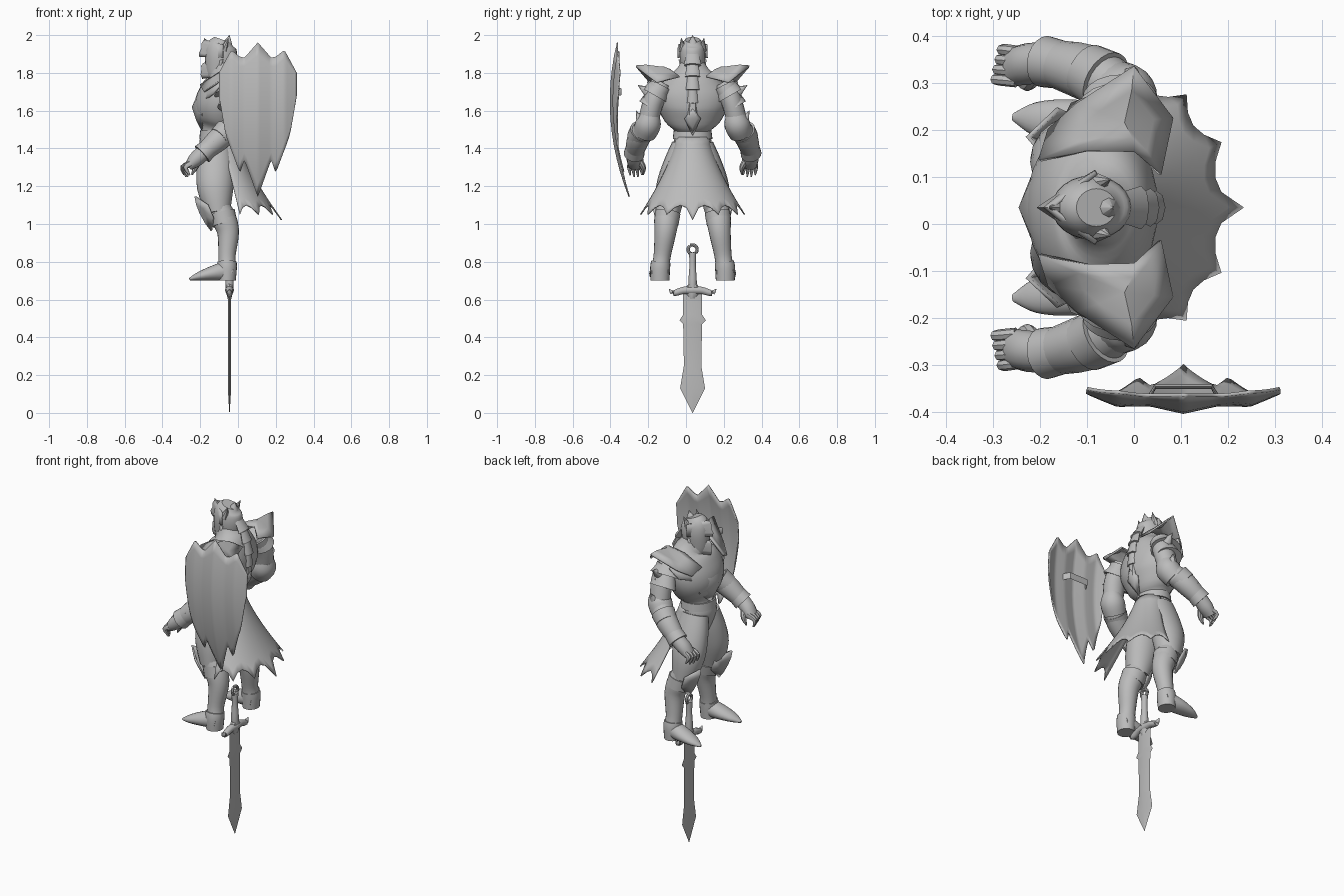
import bpy, bmesh, math
from mathutils import Vector

if "Cube" in bpy.data.objects:
    bpy.data.objects.remove(bpy.data.objects["Cube"])
MID = .035          # the figure's plane of symmetry in y
grey = bpy.data.materials.new("plain_grey")
grey.use_nodes = True
grey.diffuse_color = (.5, .5, .5, 1)
grey.node_tree.nodes["Principled BSDF"].inputs["Base Color"].default_value = (.5, .5, .5, 1)

def finish(name, bm, side=0, thick=0, angle=42):
    """Turn a bmesh into a shaded object, mirrored across the figure when side is -1."""
    for v in bm.verts:
        v.co.y = v.co.y * (side or 1) + MID
    bmesh.ops.recalc_face_normals(bm, faces=bm.faces)
    if side:
        name += "_front" if side < 0 else "_back"
    mesh = bpy.data.meshes.new(name)
    bm.to_mesh(mesh)
    bm.free()
    mesh.materials.append(grey)
    mesh.shade_smooth()
    mesh.set_sharp_from_angle(angle=math.radians(angle))
    obj = bpy.data.objects.new(name, mesh)
    bpy.context.collection.objects.link(obj)
    if thick:
        mod = obj.modifiers.new("thickness", "SOLIDIFY")
        mod.thickness, mod.offset = thick, 0

def smooth_path(rows, steps):
    """Catmull-Rom interpolation through rows of (x, y, z, depth, width)."""
    out, last = [], len(rows) - 1
    for i in range(last):
        p, q, r, s = (Vector(rows[min(max(k, 0), last)]) for k in range(i - 1, i + 3))
        for t in (j / steps for j in range(steps)):
            out.append(q + (r - p) * t / 2 + (p - q * 2.5 + r * 2 - s / 2) * t * t
                       + (q * 3 - p - r * 3 + s) * t ** 3 / 2)
    return out + [Vector(rows[-1])]

def limb(name, rows, side=0, sides=20, steps=4):
    """Loft elliptical rings along a path."""
    rows = smooth_path(rows, steps)
    centres = [Vector(r[:3]) for r in rows]
    bm, rings = bmesh.new(), []
    turns = [math.tau * k / sides for k in range(sides)]
    for i, row in enumerate(rows):
        d = (centres[min(i + 1, len(rows) - 1)] - centres[max(i - 1, 0)]).normalized()
        ref = Vector((0, 0, 1)) if abs(d.y) > .9 else Vector((0, 1, 0))
        u = (ref - d * ref.dot(d)).normalized()
        v = d.cross(u)
        rings.append([bm.verts.new(centres[i] + v * max(row[3], .001) * math.cos(a)
                                   + u * max(row[4], .001) * math.sin(a)) for a in turns])
    for low, high in zip(rings, rings[1:]):
        for k in range(sides):
            bm.faces.new((low[k - 1], low[k], high[k], high[k - 1]))
    bm.faces.new(rings[0])
    bm.faces.new(rings[-1])
    finish(name, bm, side)

def spike(name, base, tip, r, side=0):
    limb(name, [(*base, r, r), (*tip, 0, 0)], side, sides=8, steps=1)

def plate(name, centre, rim, side=0):
    """A domed armour plate: a centre point, a bulged middle ring and a rim."""
    bm = bmesh.new()
    c, rim = Vector(centre), [Vector(p) for p in rim]
    lift = (c - sum(rim, Vector((0, 0, 0))) / len(rim)) * .1
    hub = bm.verts.new(c)
    mid = [bm.verts.new(c.lerp(p, .55) + lift) for p in rim]
    out = [bm.verts.new(p) for p in rim]
    for i in range(len(rim)):
        bm.faces.new((hub, mid[i - 1], mid[i]))
        bm.faces.new((mid[i - 1], out[i - 1], out[i], mid[i]))
    finish(name, bm, side, .01, 50)

def sheet(name, cols, rows, point):
    """A grid surface; point(i, t) gives the place of column i at height t."""
    bm = bmesh.new()
    g = [[bm.verts.new(point(i, j / rows)) for j in range(rows + 1)] for i in range(cols + 1)]
    for a, b in zip(g, g[1:]):
        for j in range(rows):
            bm.faces.new((a[j], b[j], b[j + 1], a[j + 1]))
    finish(name, bm, 0, .007, 50)

# Torso, belt and collar
limb("torso", [(-.12, 0, 1.31, .05, .05), (-.12, 0, 1.41, .085, .1), (-.11, 0, 1.49, .082, .095),
               (-.1, 0, 1.54, .112, .145), (-.092, 0, 1.62, .138, .185), (-.075, 0, 1.7, .128, .19),
               (-.065, 0, 1.77, .1, .14), (-.075, 0, 1.82, .068, .085), (-.09, 0, 1.87, .05, .055)], sides=28)
limb("belt", [(-.11, 0, 1.45, .095, .105), (-.11, 0, 1.495, .09, .1)], sides=28)
limb("collar", [(-.07, 0, 1.78, .09, .1), (-.085, 0, 1.83, .07, .07)])
plate("breast_keel", (-.24, 0, 1.62), [(-.16, 0, 1.76), (-.18, .11, 1.69), (-.185, .11, 1.58), (-.185, 0, 1.49),
                                       (-.185, -.11, 1.58), (-.18, -.11, 1.69)])
# Helmet with visor, chin guard and crown points
limb("helmet", [(-.085, 0, 1.76, .05, .055), (-.095, 0, 1.8, .072, .058), (-.09, 0, 1.88, .085, .068),
                (-.09, 0, 1.94, .077, .062), (-.08, 0, 1.975, .045, .04)], sides=24)
for name, nose, top, cheek, jaw, tip in (
        ("visor", (-.188, 0, 1.93), (-.175, 0, 1.975), (-.08, .074, 1.95), (-.08, .076, 1.88), (-.2, 0, 1.885)),
        ("chin_guard", (-.188, 0, 1.82), (-.18, 0, 1.85), (-.08, .07, 1.87), (-.1, .055, 1.78), (-.185, 0, 1.77))):
    plate(name, nose, [top, cheek, jaw, tip] + [(x, -y, z) for x, y, z in (jaw, cheek)])
spike("crown_point", (-.15, 0, 1.93), (-.18, 0, 1.985), .025)
spike("crown_rear_point", (-.06, 0, 1.94), (-.045, 0, 2), .035)
# Jointed flat tail down the back, ending in a diamond plate
tail = [(-.02, 1.9), (.015, 1.84), (.035, 1.78), (.047, 1.71), (.045, 1.64), (.04, 1.57)]
for i, (a, b) in enumerate(zip(tail, tail[1:])):
    w = .046 - i * .005
    limb(f"tail_joint_{i}", [(a[0], 0, a[1], .012, w * .75), (b[0], 0, b[1], .02, w)], sides=8, steps=1)
plate("spine_diamond", (.055, 0, 1.56), [(.055, 0, 1.61), (.035, .042, 1.56), (-.01, 0, 1.47), (.035, -.042, 1.56)])

for s in (1, -1):
    spike("crown_side_point", (-.08, .05, 1.92), (-.05, .06, 1.985), .025, s)
    # Layered shoulder armour
    plate("pauldron", (-.02, .18, 1.83), [(-.2, .1, 1.735), (-.18, .165, 1.7), (-.12, .22, 1.74), (0, .3, 1.835),
                                         (.08, .19, 1.75), (.055, .07, 1.78), (0, .12, 1.815), (-.1, .12, 1.8)], s)
    plate("pauldron_lower", (-.15, .15, 1.72), [(-.2, .09, 1.66), (-.17, .14, 1.66), (-.13, .22, 1.69),
                                               (-.08, .24, 1.75), (-.1, .12, 1.78)], s)
    for i in (0, 1):
        y, z = .03 * i, -.06 * i
        limb(f"shoulder_lame_{i}", [(-.03, .16 + y, 1.75 + z, .05, .05),
                                    (-.03, .2 + y, 1.68 + z, .095 - y / 2, .075 - y / 2)], s, steps=2)
        spike(f"lame_point_{i}", (-.01, .22 + y / 2, 1.69 + z), (0, .29 - y, 1.735 + z), .038, s)
    # Arm with elbow cop and bracer
    limb("upper_arm", [(-.02, .17, 1.73, .06, .06), (-.01, .21, 1.64, .062, .055), (-.02, .24, 1.52, .055, .055)], s)
    limb("elbow_cop", [(0, .225, 1.58, .045, .05), (-.015, .235, 1.53, .066, .068), (-.05, .255, 1.48, .062, .062)], s)
    limb("forearm", [(-.03, .25, 1.51, .057, .055), (-.1, .287, 1.45, .062, .06), (-.19, .31, 1.37, .045, .046)], s)
    limb("bracer_cuff", [(-.06, .268, 1.49, .068, .066), (-.1, .29, 1.455, .06, .06)], s, steps=1)
    limb("wrist_cuff", [(-.14, .3, 1.415, .05, .05), (-.19, .31, 1.37, .056, .055)], s, steps=1)
    spike("elbow_point", (-.01, .265, 1.53), (0, .3, 1.6), .035, s)
    spike("bracer_point", (-.15, .32, 1.41), (-.13, .35, 1.44), .025, s)
    # Hand with curled fingers
    limb("palm", [(-.18, .31, 1.38, .042, .04), (-.225, .305, 1.34, .04, .044), (-.26, .298, 1.305, .025, .04)],
         s, sides=12)
    for k in range(4):
        y = .268 + k * .021
        limb(f"finger_{k}", [(-.25, y, 1.32, .016, .013), (-.293 + k * .005, y + .004, 1.3, .014, .012),
                             (-.285 + k * .01, y, 1.245 + abs(k - 1.5) * .01, .004, .004)], s, sides=8, steps=3)
    limb("thumb", [(-.21, .285, 1.34, .018, .018), (-.225, .262, 1.3, .015, .015), (-.245, .262, 1.26, .004, .004)],
         s, sides=8)
    # Leg, greave and pointed boot
    limb("thigh", [(-.12, .05, 1.42, .08, .06), (-.12, .08, 1.31, .097, .077), (-.12, .112, 1.19, .096, .082),
                   (-.105, .132, 1.06, .065, .065)], s)
    limb("greave", [(-.1, .13, 1.1, .055, .06), (-.07, .138, 1.02, .064, .064), (-.052, .145, .95, .057, .057),
                    (-.058, .16, .84, .046, .046), (-.058, .167, .79, .046, .046)], s)
    limb("greave_rim", [(-.085, .132, 1.06, .07, .068), (-.07, .14, 1, .067, .065)], s, steps=1)
    limb("ankle_cuff", [(-.058, .168, .8, .051, .051), (-.058, .172, .765, .052, .053), (-.058, .173, .7, .046, .05)], s)
    limb("boot", [(-.03, .172, .745, .045, .046), (-.07, .173, .75, .05, .048), (-.14, .18, .738, .038, .05),
                  (-.21, .188, .722, .022, .036), (-.257, .192, .708, .006, .008)], s)
    plate("knee_plate", (-.2, .145, 1.06), [(-.225, .15, 1.145), (-.16, .21, 1.1), (-.13, .195, 1.03),
                                           (-.14, .145, .965), (-.13, .085, 1.03), (-.16, .075, 1.1)], s)

# Flared cape with ragged hem
def cape(i, t):
    a = math.radians(i * 7.5 - 90)
    t *= .88 + .12 * (abs(i % 4 - 2) / 2) ** 2 + (.07 if i == 12 else 0)
    return (-.09 + .1 * t + (.08 + .12 * t ** 1.6) * math.cos(a),
            (.085 + .19 * t ** 1.4) * math.sin(a), 1.46 - .41 * t)
sheet("cape", 24, 10, cape)

# Ribbed shield: half width, then top edge, lower edge and rib depth
SHIELD_X = .105
SHIELD = [(0, 1.96, 1.145, 0), (.07, 1.88, 1.34, .016), (.095, 1.885, 1.27, .016), (.14, 1.92, 1.39, .015),
          (.17, 1.865, 1.476, .027), (.205, 1.8, 1.68, .042)]
def shield(i, t):
    x = (i - 20) / 20 * .205
    a, b = next((a, b) for a, b in zip(SHIELD, SHIELD[1:]) if abs(x) <= b[0] + .001)
    top, low, rib = Vector(a[1:]).lerp(Vector(b[1:]), (abs(x) - a[0]) / (b[0] - a[0]))
    z = low + (top - low) * t
    return (SHIELD_X + x, -.4 + .39 * (z - 1.65) ** 2 + rib - MID, z)
sheet("shield", 40, 12, shield)
limb("shield_grip", [(SHIELD_X + x, y - MID, 1.7, .02, .005) for x, y in
                     ((-.08, -.38), (-.06, -.345), (.06, -.345), (.08, -.38))], sides=8, steps=1)

# Sword: diamond-section blade, hilt, guard and ring pommel
SX = -.045
blade = [(.64, .05), (.52, .05), (.49, .07), (.47, .05), (.25, .046), (.13, .066), (0, 0)]
limb("blade", [(SX, 0, z, .009 if w else 0, w) for z, w in blade], sides=4, steps=1)
limb("grip", [(SX, 0, z, r, r) for z, r in ((.64, .02), (.7, .022), (.78, .017), (.85, .019))], sides=12)
limb("guard_point", [(SX, 0, .69, .018, .015), (SX, 0, .65, .022, .05), (SX, 0, .585, .004, 0)], sides=8, steps=1)
for s in (1, -1):
    limb("guard_arm", [(SX, y, z, r, r) for y, z, r in
                       ((0, .65, .024), (.05, .648, .02), (.1, .635, .016), (.125, .655, .002))], s, sides=10)
ring = [math.tau * k / 16 for k in range(17)]
limb("pommel_ring", [(SX, .024 * math.cos(a), .865 + .024 * math.sin(a), .009, .009) for a in ring], sides=8, steps=1)
